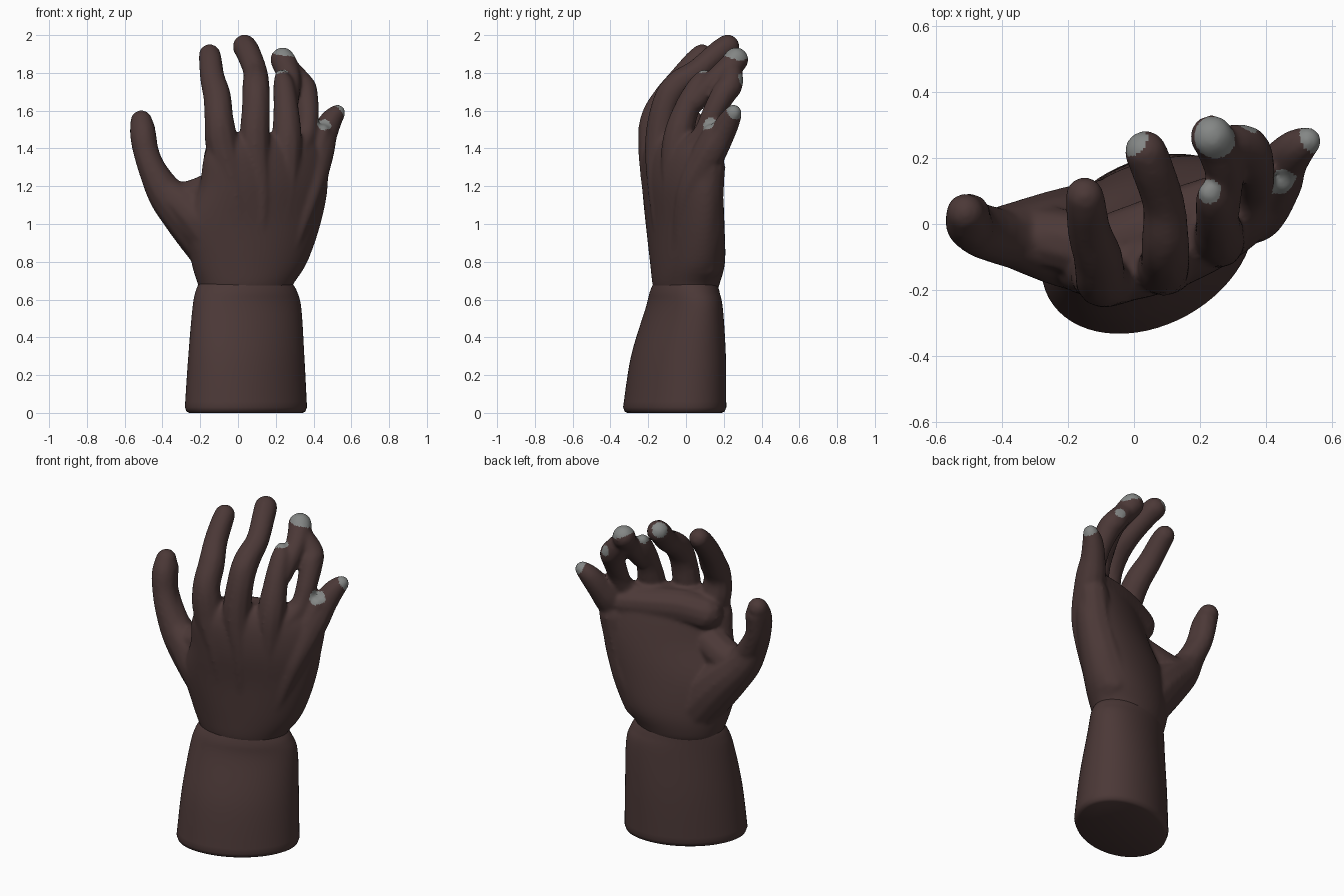
import bpy, bmesh, math
from mathutils import Vector, Matrix


def material(name, rgb):
    m = bpy.data.materials.new(name)
    m.diffuse_color = (*rgb, 1)
    return m


brown = material("dark brown", (0.071, 0.040, 0.038))
grey = material("grey", (0.23, 0.24, 0.235))


def catmull(p, n):
    """Smooth curve through tuples of any length, n steps per span."""
    p = [Vector(q) for q in p]
    out = []
    for i in range(len(p) - 1):
        a, b, c, d = p[max(i - 1, 0)], p[i], p[i + 1], p[min(i + 2, len(p) - 1)]
        for k in range(n):
            t = k / n
            out.append(0.5 * (2 * b + (c - a) * t + (2 * a - 5 * b + 4 * c - d) * t * t
                              + (3 * b - a - 3 * c + d) * t ** 3))
    return out + [p[-1]]


def loft(bm, sections, sides=64):
    """Skin tilted ellipses given as (z, cx, cy, a, b, degrees)."""
    rings = []
    for z, cx, cy, a, b, deg in sections:
        c, s = math.cos(math.radians(deg)), math.sin(math.radians(deg))
        ring = []
        for i in range(sides):
            t = 2 * math.pi * i / sides
            u, v = a * math.cos(t), b * math.sin(t)
            ring.append(bm.verts.new((cx + u * c - v * s, cy + u * s + v * c, z)))
        rings.append(ring)
    for r0, r1 in zip(rings, rings[1:]):
        for i in range(sides):
            j = (i + 1) % sides
            bm.faces.new((r0[i], r0[j], r1[j], r1[i]))
    bm.faces.new(rings[0][::-1])
    bm.faces.new(rings[-1])


def limb(bm, points):
    """Fleshy tube: closely spaced balls along (x, y, z, r) points."""
    for x, y, z, r in catmull(points, 14):
        bmesh.ops.create_icosphere(bm, subdivisions=2, radius=r,
                                   matrix=Matrix.Translation((x, y, z)))


def make(name, bm):
    me = bpy.data.meshes.new(name)
    bm.to_mesh(me)
    bm.free()
    ob = bpy.data.objects.new(name, me)
    bpy.context.collection.objects.link(ob)
    me.materials.append(brown)
    bpy.ops.object.select_all(action='DESELECT')
    ob.select_set(True)
    bpy.context.view_layer.objects.active = ob
    return ob


# Forearm: tilted oval stump narrowing to the wrist
bm = bmesh.new()
body = catmull([(0.03, 0.042, -0.06, 0.343, 0.248, 29), (0.3, 0.044, -0.04, 0.327, 0.225, 28),
                (0.55, 0.047, -0.01, 0.304, 0.182, 23), (0.64, 0.044, -0.007, 0.279, 0.17, 19),
                (0.69, 0.04, -0.003, 0.25, 0.16, 15)], 6)
loft(bm, [(0, 0.042, -0.06, 0.32, 0.225, 29), (0.008, 0.042, -0.06, 0.335, 0.24, 29)] + body)
make("forearm", bm)
bpy.ops.object.shade_smooth_by_angle(angle=math.radians(50))

# Palm
bm = bmesh.new()
loft(bm, catmull([(0.63, 0.04, 0.0, 0.24, 0.15, 15), (0.68, 0.04, 0.0, 0.257, 0.17, 15),
                  (0.8, 0.06, 0.008, 0.318, 0.182, 18), (1.0, 0.08, -0.005, 0.375, 0.175, 20),
                  (1.2, 0.135, -0.02, 0.368, 0.16, 25), (1.35, 0.14, -0.035, 0.355, 0.135, 27),
                  (1.44, 0.135, -0.04, 0.31, 0.1, 28), (1.48, 0.135, -0.045, 0.25, 0.05, 28)], 5))

# Palm pad on the little finger side, pads below the fingers, web of the thumb
limb(bm, [(0.23, 0.08, 0.8, 0.12), (0.3, 0.095, 0.95, 0.112), (0.36, 0.1, 1.12, 0.1),
          (0.4, 0.12, 1.3, 0.09)])
limb(bm, [(-0.085, -0.07, 1.36, 0.1), (0.05, -0.02, 1.385, 0.1), (0.2, 0.045, 1.385, 0.092),
          (0.35, 0.1, 1.38, 0.08)])
limb(bm, [(-0.36, -0.03, 1.12, 0.09), (-0.23, -0.05, 1.14, 0.1), (-0.1, -0.08, 1.19, 0.105)])

# Thumb with its fleshy base
limb(bm, [(-0.07, 0.0, 0.8, 0.14), (-0.16, -0.02, 0.92, 0.145), (-0.26, -0.03, 1.03, 0.13),
          (-0.375, -0.035, 1.15, 0.1), (-0.45, -0.035, 1.28, 0.076), (-0.486, -0.02, 1.38, 0.07),
          (-0.502, 0.0, 1.47, 0.072), (-0.512, 0.035, 1.545, 0.06)])
limb(bm, [(-0.1, -0.06, 0.82, 0.1), (-0.18, -0.08, 0.98, 0.12), (-0.27, -0.065, 1.08, 0.11),
          (-0.38, -0.04, 1.18, 0.085), (-0.48, 0.01, 1.36, 0.062), (-0.5, 0.03, 1.5, 0.065)])

# Index finger, with its tendon running back to the wrist
limb(bm, [(0.02, -0.14, 0.8, 0.03), (-0.01, -0.17, 1.15, 0.06), (-0.08, -0.165, 1.4, 0.09),
          (-0.1, -0.165, 1.55, 0.08), (-0.11, -0.1, 1.67, 0.076), (-0.135, -0.025, 1.77, 0.068),
          (-0.145, 0.045, 1.855, 0.064), (-0.15, 0.085, 1.895, 0.06)])

# Middle finger
limb(bm, [(0.11, -0.12, 0.8, 0.03), (0.125, -0.155, 1.15, 0.045), (0.09, -0.14, 1.42, 0.08),
          (0.095, -0.11, 1.62, 0.077), (0.095, -0.05, 1.73, 0.075), (0.09, 0.06, 1.81, 0.066),
          (0.055, 0.17, 1.905, 0.066), (0.035, 0.22, 1.94, 0.066)])

# Ring finger: stub knuckle, bent end and the outer strand joined to it
limb(bm, [(0.19, -0.09, 0.8, 0.03), (0.262, -0.085, 1.15, 0.042), (0.26, -0.05, 1.42, 0.08),
          (0.255, 0.0, 1.6, 0.07), (0.243, 0.065, 1.73, 0.058), (0.229, 0.095, 1.785, 0.036)])
limb(bm, [(0.265, 0.05, 1.65, 0.06), (0.275, 0.15, 1.76, 0.06), (0.255, 0.23, 1.83, 0.067),
          (0.236, 0.265, 1.87, 0.068)])
limb(bm, [(0.31, 0.02, 1.38, 0.08), (0.36, 0.09, 1.47, 0.06), (0.37, 0.14, 1.58, 0.06),
          (0.357, 0.2, 1.69, 0.068), (0.335, 0.235, 1.74, 0.068), (0.26, 0.24, 1.83, 0.058)])

# Little finger with its stub knuckle
limb(bm, [(0.26, -0.05, 0.8, 0.03), (0.38, 0.005, 1.15, 0.06), (0.42, 0.115, 1.36, 0.088),
          (0.455, 0.185, 1.47, 0.073), (0.493, 0.23, 1.55, 0.06), (0.527, 0.252, 1.59, 0.044)])
limb(bm, [(0.42, 0.09, 1.38, 0.06), (0.45, 0.13, 1.49, 0.04)])

# Fuse everything into one soft skin
hand = make("hand", bm)
fuse = hand.modifiers.new("fuse", 'REMESH')
fuse.mode = 'VOXEL'
fuse.voxel_size = 0.01
soften = hand.modifiers.new("soften", 'SMOOTH')
soften.factor = 0.5
soften.iterations = 12
for m in ("fuse", "soften"):
    bpy.ops.object.modifier_apply(modifier=m)

# Worn grey patches on the finger ends: faces within reach of each spot
spots = [((0.25, 0.265, 1.91), 0.068), ((0.227, 0.1, 1.805), 0.038), ((0.0, 0.25, 1.97), 0.046),
         ((0.552, 0.265, 1.605), 0.05), ((0.448, 0.13, 1.525), 0.045), ((0.345, 0.295, 1.765), 0.032)]
me = hand.data
if not me.materials:
    me.materials.append(brown)
me.materials.append(grey)
for f in me.polygons:
    near = any((f.center - Vector(c)).length < r for c, r in spots)
    f.material_index = 1 if near else 0
bpy.ops.object.shade_smooth_by_angle(angle=math.radians(60))
